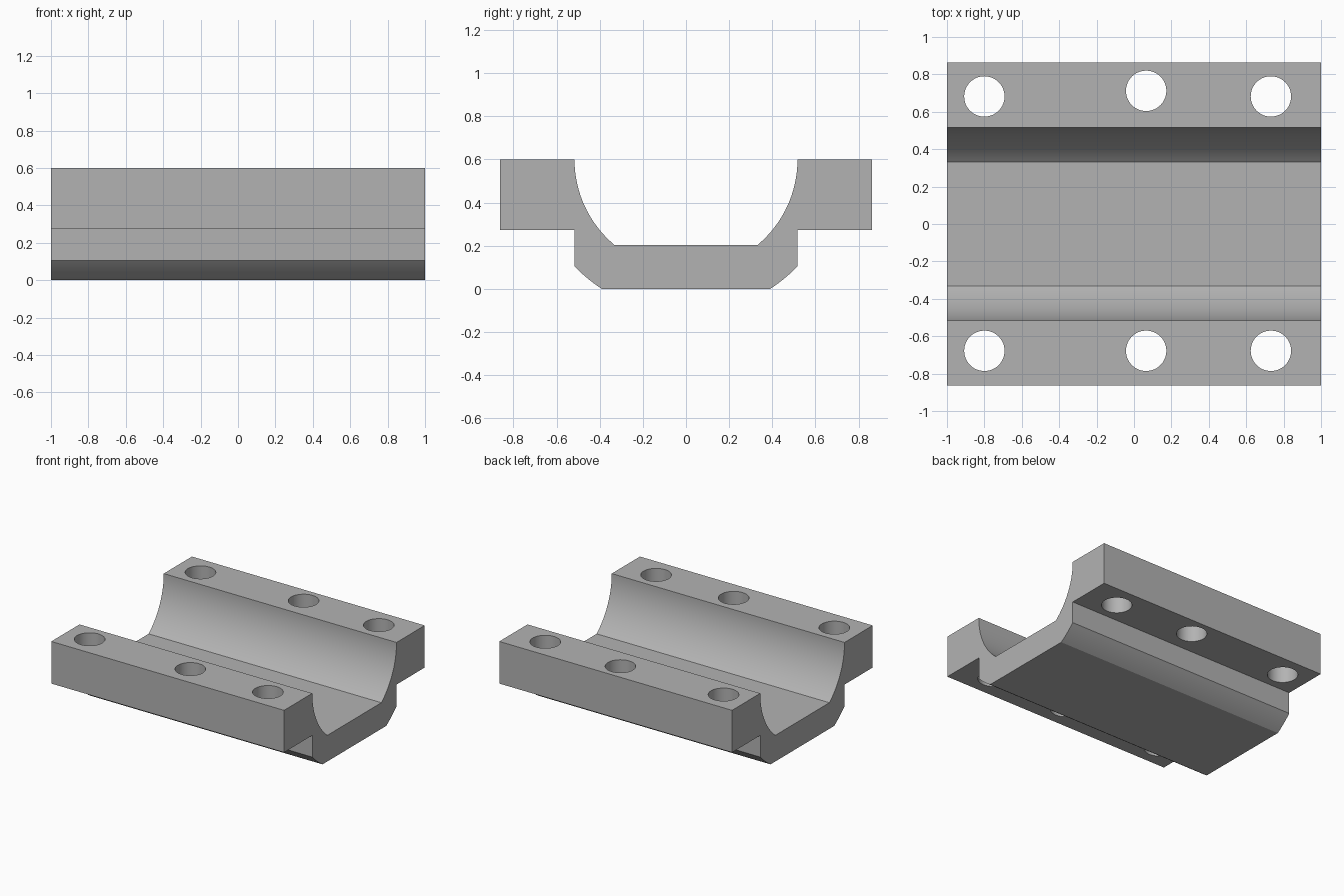
import bpy
import bmesh
import math

cube = bpy.data.objects.get("Cube")
if cube:
    bpy.data.objects.remove(cube, do_unlink=True)

grey = bpy.data.materials.new("plain grey")
grey.use_nodes = True
colour = (0.45, 0.45, 0.45, 1)
grey.diffuse_color = colour
grey.node_tree.nodes["Principled BSDF"].inputs["Base Color"].default_value = colour

HALF_LENGTH, HALF_WIDTH, HEIGHT = 1.0, 0.863, 0.6
FLANGE_Z, FLOOR_Z = 0.273, 0.203
BORE, SHELL = 0.517, 0.716  # radii about the bore axis at the top
HOLE_RADIUS = 0.108


def arc(radius, start, end, steps):
    """Arc points (y, z) about the bore axis, angle measured below horizontal."""
    angles = [start + (end - start) * i / steps for i in range(steps + 1)]
    return [(radius * math.cos(a), HEIGHT - radius * math.sin(a)) for a in angles]


# Half section: bore floor to flange, then round the outside to the base
half = arc(BORE, math.asin((HEIGHT - FLOOR_Z) / BORE), 0, 24)
half += [(HALF_WIDTH, HEIGHT), (HALF_WIDTH, FLANGE_Z), (BORE, FLANGE_Z)]
half += arc(SHELL, math.acos(BORE / SHELL), math.asin(HEIGHT / SHELL), 8)
section = half + [(-y, z) for y, z in reversed(half)]

# Bearing half: the section swept along x
bm = bmesh.new()
face = bm.faces.new([bm.verts.new((-HALF_LENGTH, y, z)) for y, z in section])
swept = bmesh.ops.extrude_face_region(bm, geom=[face])
moved = [v for v in swept["geom"] if isinstance(v, bmesh.types.BMVert)]
bmesh.ops.translate(bm, verts=moved, vec=(2 * HALF_LENGTH, 0, 0))
bmesh.ops.recalc_face_normals(bm, faces=bm.faces)
mesh = bpy.data.meshes.new("bearing_half")
bm.to_mesh(mesh)
bm.free()
mesh.materials.append(grey)
body = bpy.data.objects.new("bearing_half", mesh)
bpy.context.collection.objects.link(body)

# Bolt holes through both flanges
holes = [(x, -0.678) for x in (-0.8, 0.065, 0.732)]
holes += [(-0.8, 0.682), (0.065, 0.712), (0.732, 0.682)]
cutters = []
for x, y in holes:
    bpy.ops.mesh.primitive_cylinder_add(
        vertices=48, radius=HOLE_RADIUS, depth=0.6, location=(x, y, 0.45))
    cutter = bpy.context.object
    cutter.name = "hole_cutter"
    cutter.hide_render = True
    cutter.data.materials.append(grey)
    cut = body.modifiers.new("bolt_hole", 'BOOLEAN')
    cut.operation = 'DIFFERENCE'
    cut.solver = 'EXACT'
    cut.object = cutter
    cutters.append(cutter)

# Apply the cuts and remove the cutters
bpy.ops.object.select_all(action='DESELECT')
body.select_set(True)
bpy.context.view_layer.objects.active = body
for name in [m.name for m in body.modifiers]:
    bpy.ops.object.modifier_apply(modifier=name)
for cutter in cutters:
    bpy.data.objects.remove(cutter, do_unlink=True)

bpy.ops.object.shade_smooth_by_angle(angle=math.radians(25))
